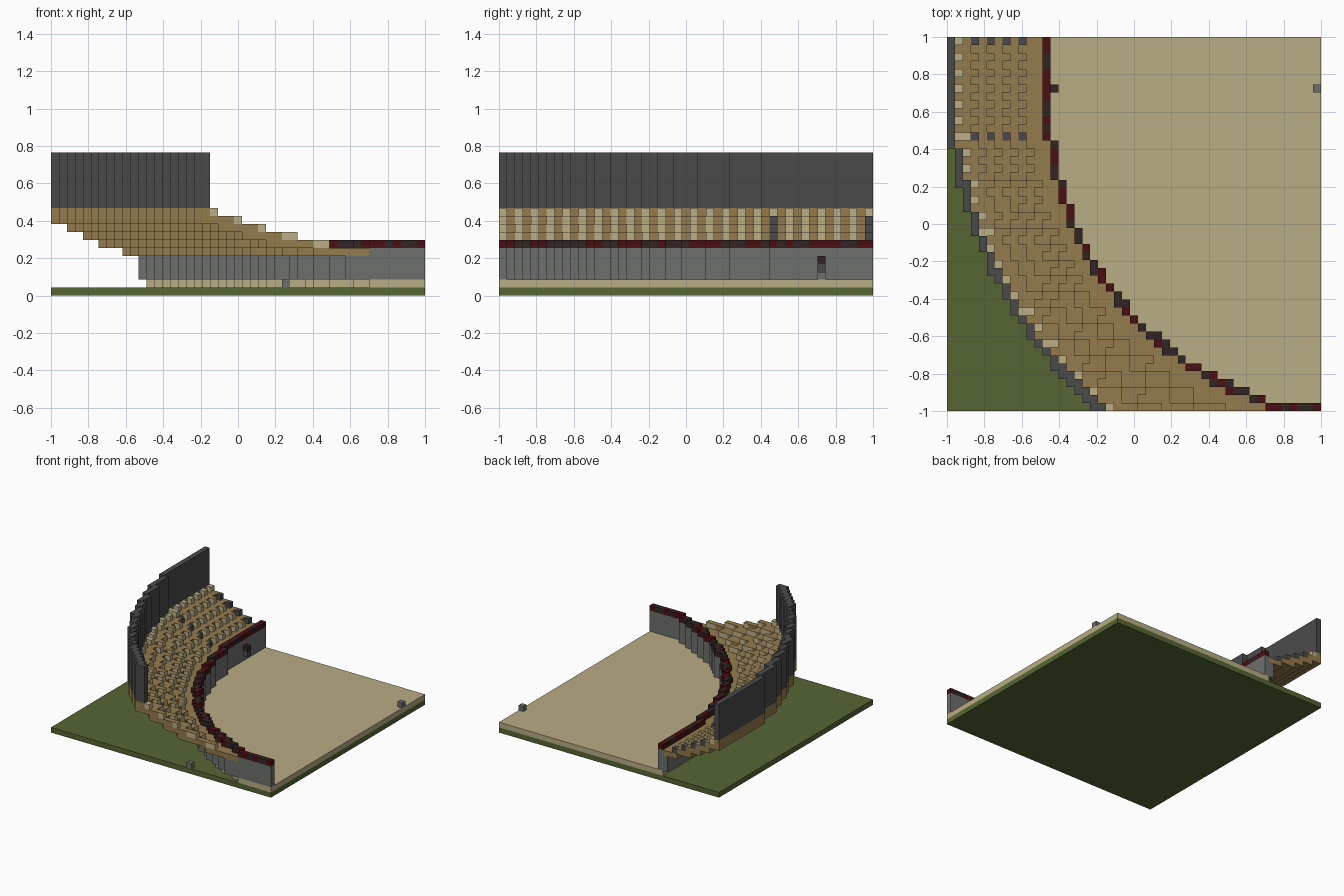
import bpy, bmesh, math, random
from mathutils import Vector

if "Cube" in bpy.data.objects:
    bpy.data.objects.remove(bpy.data.objects["Cube"])

random.seed(4)
N = 47                # blocks per side
S = 2 / N             # block size


def srgb(*rgb):
    return [(c / 255 / 12.92) if c < 11 else ((c / 255 + 0.055) / 1.055) ** 2.4 for c in rgb] + [1]


def material(name, *rgb):
    m = bpy.data.materials.new(name)
    m.use_nodes = True
    m.diffuse_color = srgb(*rgb)
    m.node_tree.nodes["Principled BSDF"].inputs["Base Color"].default_value = srgb(*rgb)
    return m


GRASS = material("grass green", 86, 102, 52)
SAND = material("sand", 185, 173, 133)
TIMBER = material("timber brown", 148, 123, 77)
SEAT = material("seat beige", 187, 175, 135)
STONE = material("stone grey", 109, 112, 109)
DARK = material("dark grey", 74, 74, 74)
RED = material("dark red", 74, 15, 18)
BLACK = material("brown black", 50, 36, 36)

SIDES = [Vector(d) for d in ((1, 0, 0), (-1, 0, 0), (0, 1, 0), (0, -1, 0), (0, 0, 1), (0, 0, -1))]


def build_blocks(name, cells, solid):
    """Mesh of unit blocks; cells maps (i, j, layer) to (side material, top material)."""
    mats = []
    for pair in cells.values():
        for m in pair:
            if m not in mats:
                mats.append(m)
    bm = bmesh.new()
    for cell, (side, top) in cells.items():
        centre = Vector(cell) + Vector((0.5, 0.5, 0.5))
        for d in SIDES:
            if tuple(int(c) for c in Vector(cell) + d) in solid:
                continue
            u = Vector((d.y, d.z, d.x))
            v = d.cross(u)
            corners = [centre + (d + a * u + b * v) / 2
                       for a, b in ((-1, -1), (1, -1), (1, 1), (-1, 1))]
            face = bm.faces.new([bm.verts.new((p.x * S - 1, p.y * S - 1, p.z * S)) for p in corners])
            face.material_index = mats.index(top if d.z > 0 else side)
    bmesh.ops.remove_doubles(bm, verts=bm.verts, dist=0.001)
    mesh = bpy.data.meshes.new(name)
    bm.to_mesh(mesh)
    bm.free()
    for m in mats:
        mesh.materials.append(m)
    bpy.context.collection.objects.link(bpy.data.objects.new(name, mesh))


def arc_distance(x, y, cx, cy):
    return math.hypot(x - cx, min(0, y - cy))


parts = {n: {} for n in ("sand_field", "retaining_wall", "wall_cap", "seating_terraces",
                         "seats", "outer_wall", "wall_hatch", "loose_stones")}


def put(part, i, j, layers, side, top=None):
    for layer in layers:
        parts[part][(i, j, layer)] = (side, top or side)


# Lay out every column of blocks from its distance to the two curved walls
for i in range(N):
    for j in range(N):
        x, y = (i + 0.5) * S - 1, (j + 0.5) * S - 1
        a = arc_distance(x, y, 1.25, 0.67) - 1.705
        b = 2.41 - arc_distance(x, y, 1.4, 0.8)
        front_wall = -0.014 <= a < 0.0286 or (j == 0 and i >= 41)

        if a < 0.0286:
            put("sand_field", i, j, [1], SAND)
        if front_wall:
            put("retaining_wall", i, j, range(2, 6), STONE)
            put("wall_cap", i, j, [6], random.choice((RED, BLACK)))
        elif a > 0 and 0 <= b < S:
            put("seating_terraces", i, j, (9, 10), TIMBER)
            put("outer_wall", i, j, range(11, 18), DARK)
        elif a > 0 and b >= S:
            # Terraces climb one block for every two blocks of depth
            inner, outer = a - 0.013, b - 0.031
            k = min(11, max(1, round(12 * inner / (inner + outer))))
            level = 5 + max(0, (k - 2) // 2)
            put("seating_terraces", i, j, [level], TIMBER)
            if k >= 6 and k % 2 == 0:
                put("seating_terraces", i, j, [level - 1], TIMBER)
            if k == 1:
                put("retaining_wall", i, j, range(2, 5), STONE)
            # Seats on every other block of each row
            if k >= 3 and k % 2 and j % 2 == 0:
                if j in (34, 46) and k < 11:
                    put("seats", i, j, [level + 1], DARK)
                else:
                    put("seats", i, j, [level + 1], SEAT, SEAT if k == 11 else TIMBER)

# Hatch on the retaining wall and two loose stones
put("wall_hatch", 13, 40, [4], BLACK)
put("wall_hatch", 13, 40, [3], DARK)
put("loose_stones", 46, 40, [2], STONE)
put("loose_stones", 29, 0, [1], STONE)

solid = {c for cells in parts.values() for c in cells}
for part_name, part_cells in parts.items():
    build_blocks(part_name, part_cells, solid)

# Grass base slab
bpy.ops.mesh.primitive_cube_add(size=1, location=(0, 0, S / 2))
base = bpy.context.object
base.name = "grass_base"
base.scale = (2, 2, S)
base.data.materials.append(GRASS)
